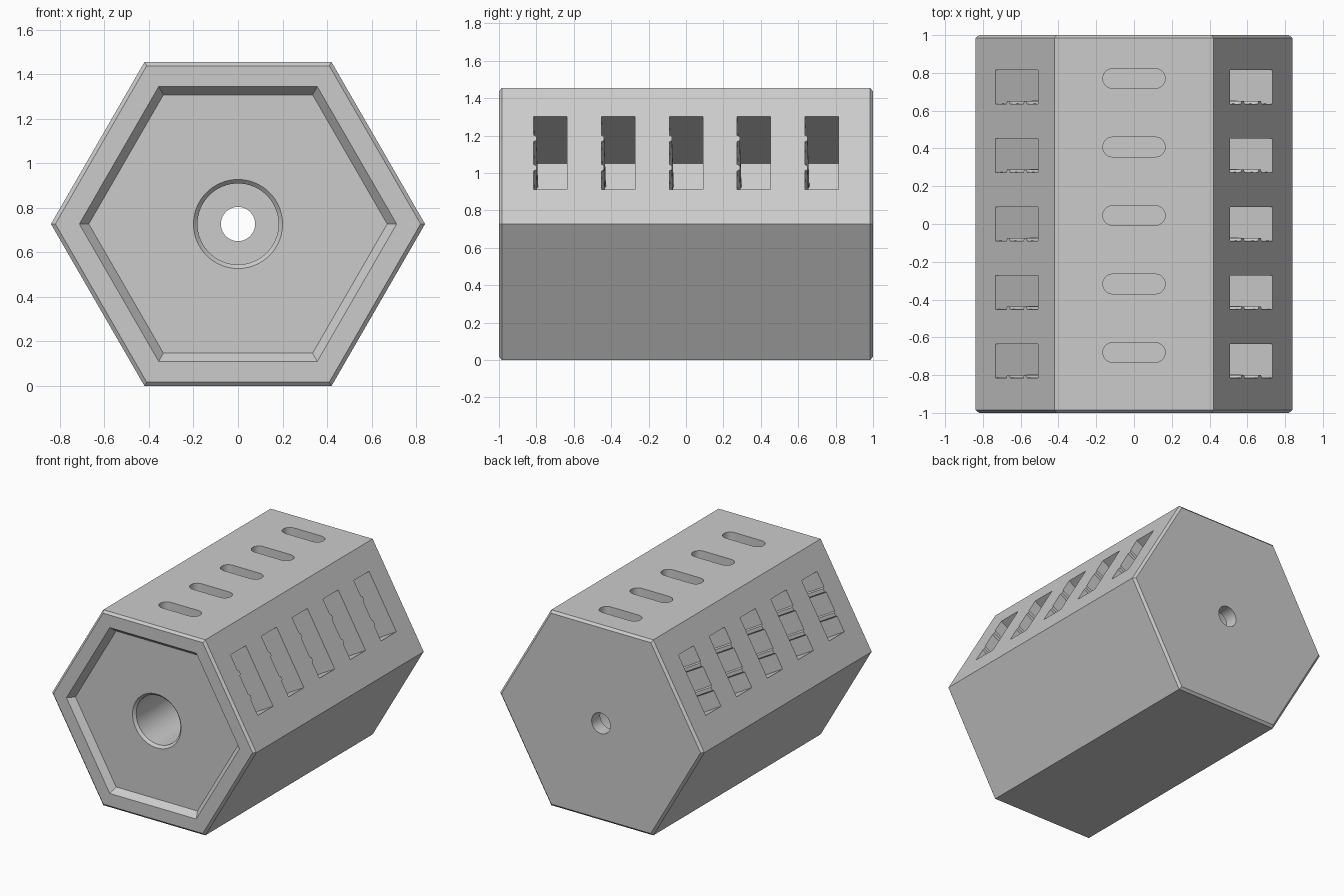
import bpy, bmesh, math
from mathutils import Vector

default = bpy.data.objects.get("Cube")
if default:
    bpy.data.objects.remove(default, do_unlink=True)

APOTHEM = 0.7275
RADIUS = APOTHEM / math.cos(math.pi / 6)
PITCH = 0.3625
ROWS = [(i - 2) * PITCH for i in range(5)]

grey = bpy.data.materials.new("plain grey")
grey.use_nodes = True
grey.diffuse_color = (0.6, 0.6, 0.6, 1)
grey.node_tree.nodes["Principled BSDF"].inputs["Base Color"].default_value = (0.6, 0.6, 0.6, 1)


def loft(name, rings):
    """Closed solid through a list of equal-length point rings."""
    bm = bmesh.new()
    loops = [[bm.verts.new(p) for p in ring] for ring in rings]
    n = len(loops[0])
    for a, b in zip(loops, loops[1:]):
        for i in range(n):
            j = (i + 1) % n
            bm.faces.new((a[i], a[j], b[j], b[i]))
    bm.faces.new(loops[0])
    bm.faces.new(loops[-1])
    bmesh.ops.recalc_face_normals(bm, faces=bm.faces)
    mesh = bpy.data.meshes.new(name)
    bm.to_mesh(mesh)
    bm.free()
    mesh.materials.append(grey)
    obj = bpy.data.objects.new(name, mesh)
    bpy.context.collection.objects.link(obj)
    return obj


def ring(sides, radius, y):
    """Regular polygon around the long axis."""
    angles = [math.tau * i / sides for i in range(sides)]
    return [Vector((radius * math.cos(a), y, APOTHEM + radius * math.sin(a))) for a in angles]


def turned(name, sides, profile):
    return loft(name, [ring(sides, r, y) for r, y in profile])


def side_slot(y, side):
    """Deep pocket square to a sloped face, with two guide ribs on its front wall."""
    outward = Vector((math.cos(math.pi / 6), 0, 0.5))
    up = Vector((-0.5, 0, outward.x))
    centre = Vector((0, y, APOTHEM)) + up * 0.018
    w, h, rib = 0.09, 0.225, 0.014

    def section(distance, draft):
        front = -w + draft
        outline = [(w, -h), (w, h), (front, h)]
        for s in (0.09, -0.09):
            outline += [(front, s + 0.02), (front + rib, s + 0.012),
                        (front + rib, s - 0.012), (front, s - 0.02)]
        outline.append((front, -h))
        points = [centre + outward * distance + up * s + Vector((0, v, 0)) for v, s in outline]
        return [Vector((p.x * side, p.y, p.z)) for p in points]

    return loft("slot_cutter", [section(APOTHEM + 0.05, 0), section(APOTHEM - 0.5, 0.01)])


def top_slot(y):
    """Rounded slot in the top face."""
    r, half, steps = 0.0525, 0.1125, 12
    outline = []
    for end in (1, -1):
        for i in range(steps + 1):
            a = math.pi * i / steps - end * math.pi / 2
            outline.append((end * half + r * math.cos(a), y + r * math.sin(a)))
    top = 2 * APOTHEM
    return loft("top_slot_cutter", [[Vector((x, v, z)) for x, v in outline]
                                    for z in (top + 0.05, top - 0.3)])


# Hexagonal body with chamfered ends
bevel = 0.016
body = turned("hexagonal_body", 6, [(RADIUS - 0.02, -1), (RADIUS, bevel - 1),
                                    (RADIUS, 1 - bevel), (RADIUS - 0.02, 1)])

# Front recess, stepped bore and through hole
cutters = [
    turned("recess_cutter", 6, [(0.755, -1.045), (0.67, -0.955)]),
    turned("bore_cutter", 64, [(0.2, -1.02), (0.2, -0.955), (0.182, -0.937), (0.182, 0.9)]),
    turned("hole_cutter", 48, [(0.077, 0.8), (0.077, 1.05)]),
]

# Rows of slots
for row in ROWS:
    cutters += [side_slot(row, 1), side_slot(row, -1), top_slot(row + 0.045)]

for cutter in cutters:
    cutter.hide_render = True
    mod = body.modifiers.new(cutter.name, "BOOLEAN")
    mod.operation = "DIFFERENCE"
    mod.solver = "EXACT"
    mod.object = cutter

# Bake the cuts and drop the helpers
result = bpy.data.meshes.new_from_object(body.evaluated_get(bpy.context.evaluated_depsgraph_get()))
body.modifiers.clear()
body.data = result
for cutter in cutters:
    bpy.data.objects.remove(cutter, do_unlink=True)

bpy.ops.object.select_all(action="DESELECT")
body.select_set(True)
bpy.context.view_layer.objects.active = body
bpy.ops.object.shade_smooth_by_angle(angle=math.radians(30))
